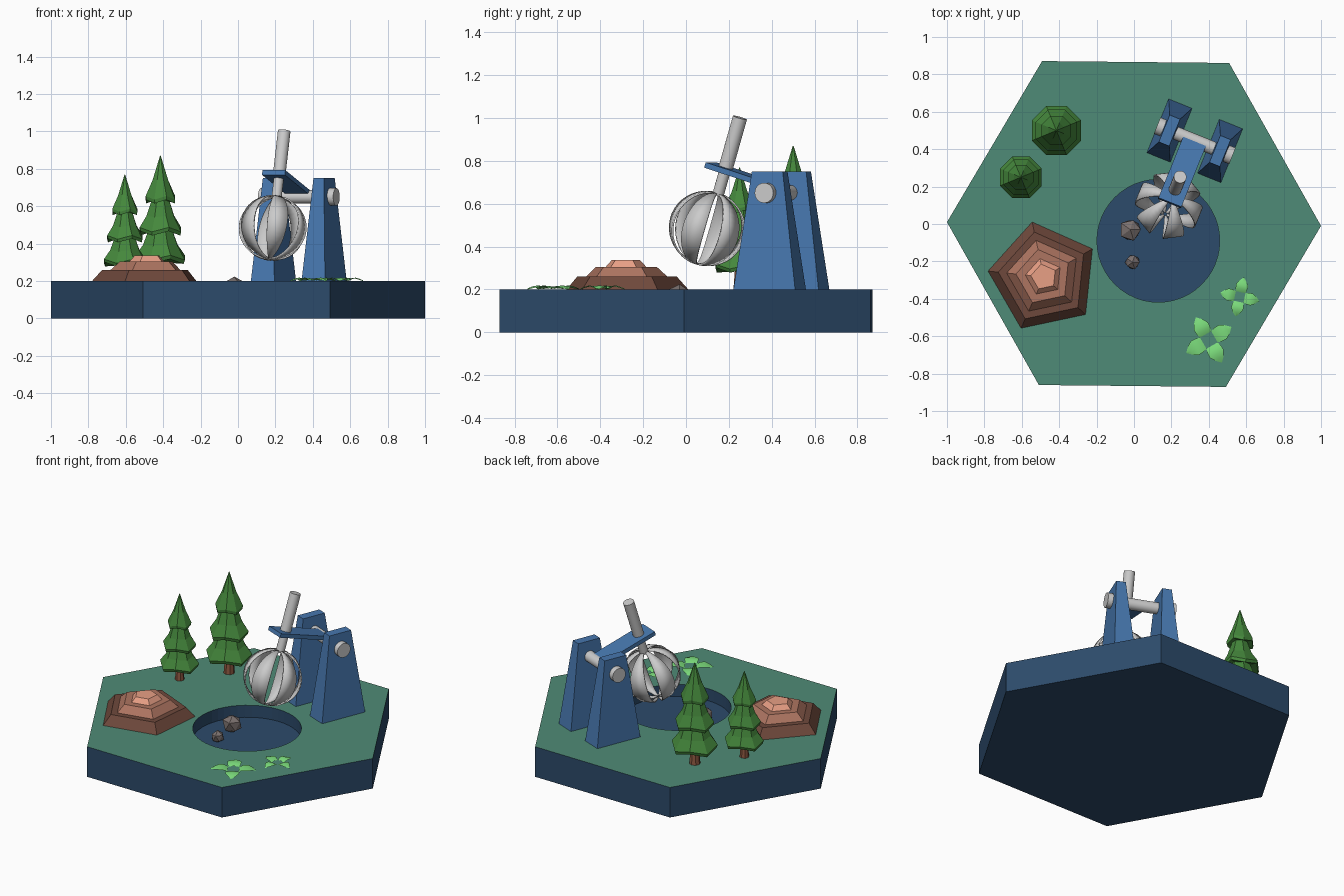
import bpy, bmesh, random
from math import sin, cos, pi, radians
from mathutils import Matrix, Vector

if "Cube" in bpy.data.objects:
    bpy.data.objects.remove(bpy.data.objects["Cube"])

random.seed(4)


def mat(name, r, g, b):
    m = bpy.data.materials.new(name)
    m.diffuse_color = (*[(c / 255) ** 2.2 for c in (r, g, b)], 1)
    m.use_nodes = True
    m.node_tree.nodes["Principled BSDF"].inputs["Base Color"].default_value = m.diffuse_color
    return m


NAVY = mat("navy", 48, 76, 106)
GRASS = mat("grass", 80, 138, 118)
BLUE = mat("blue", 72, 118, 172)
LEAF = mat("pine", 70, 134, 62)
BARK = mat("bark", 140, 88, 66)
SPROUT = mat("sprout", 122, 218, 122)
ORE = [mat("ore_dark", 110, 74, 62), mat("ore_mid", 172, 116, 97), mat("ore_light", 232, 158, 132)]
STONE = mat("stone", 122, 112, 110)


def finish(name, bm, material=None, frame=Matrix(), smooth=False):
    bmesh.ops.recalc_face_normals(bm, faces=bm.faces)
    me = bpy.data.meshes.new(name)
    bm.to_mesh(me)
    bm.free()
    ob = bpy.data.objects.new(name, me)
    bpy.context.collection.objects.link(ob)
    ob.matrix_world = frame
    if material:
        me.materials.append(material)
    if smooth:
        bpy.ops.object.select_all(action='DESELECT')
        ob.select_set(True)
        bpy.context.view_layer.objects.active = ob
        bpy.ops.object.shade_smooth_by_angle(angle=radians(35))
    return ob


def loft(name, rings, material=None, frame=Matrix(), smooth=False):
    """Skin a stack of equal-length point rings and cap both ends."""
    bm = bmesh.new()
    loops = [[bm.verts.new(p) for p in r] for r in rings]
    n = len(rings[0])
    for a, b in zip(loops, loops[1:]):
        for i in range(n):
            j = (i + 1) % n
            bm.faces.new((a[i], a[j], b[j], b[i]))
    bm.faces.new(loops[0][::-1])
    bm.faces.new(loops[-1])
    return finish(name, bm, material, frame, smooth)


def ring(n, r, z, turn=0.0, wave=0.0):
    return [(r * cos(turn + 2 * pi * i / n), r * sin(turn + 2 * pi * i / n),
             z + wave * (-1) ** i) for i in range(n)]


def rect(w, d, z):
    return [(-w / 2, -d / 2, z), (w / 2, -d / 2, z), (w / 2, d / 2, z), (-w / 2, d / 2, z)]


def at(x, y, z=0.0):
    return Matrix.Translation((x, y, z))


# hexagonal ground slab with a round pit
base = loft("ground_slab", [ring(6, 1, 0, -0.01), ring(6, 1, 0.2, -0.01)], NAVY)
base.data.materials.append(GRASS)
for p in base.data.polygons:
    p.material_index = int(p.normal.z > 0.9)
cutter = loft("pit_cutter", [ring(48, 0.328, 0.12), ring(48, 0.328, 0.3)], NAVY, at(0.13, -0.09))
cutter.data.materials.append(GRASS)
cutter.hide_render = True
bpy.context.view_layer.update()
mod = base.modifiers.new("pit", 'BOOLEAN')
mod.object, mod.operation, mod.solver = cutter, 'DIFFERENCE', 'EXACT'
bpy.context.view_layer.objects.active = base
bpy.ops.object.modifier_apply(modifier=mod.name)
bpy.data.objects.remove(cutter)

# stepped ore mound
for k, (r0, r1, z0, z1) in enumerate([(0.30, 0.245, 0.2, 0.26), (0.20, 0.15, 0.26, 0.305),
                                      (0.10, 0.07, 0.305, 0.336)]):
    loft(f"ore_step_{k + 1}", [ring(5, r0, z0, radians(30)), ring(5, r1, z1, radians(30))],
         ORE[k], at(-0.482, -0.283))

# pine trees: trunk and three-tier foliage (radius, height, rim zigzag)
TIERS = [(0.04, 0.10, 0), (0.135, 0.105, 0.013), (0.142, 0.125, 0.013), (0.10, 0.19, 0.004),
         (0.068, 0.275, 0), (0.115, 0.255, 0.012), (0.12, 0.275, 0.012), (0.08, 0.345, 0.004),
         (0.05, 0.435, 0), (0.083, 0.425, 0.01), (0.085, 0.445, 0.01), (0.045, 0.54, 0), (0.002, 0.67, 0)]
for k, (x, y, s) in enumerate([(-0.415, 0.5, 1.0), (-0.605, 0.25, 0.85)]):
    f = at(x, y, 0.2) @ Matrix.Scale(s, 4)
    loft(f"tree_trunk_{k + 1}", [ring(8, 0.034, 0), ring(8, 0.024, 0.13)], BARK, f)
    loft(f"tree_foliage_{k + 1}", [ring(8, r, z, pi / 8, w) for r, z, w in TIERS], LEAF, f)

# flat four-leaf sprouts (reach, half width, height)
ROWS = [(0.25, 0.25, 0.006), (0.42, 0.30, 0.016), (0.62, 0.31, 0.018), (0.82, 0.19, 0.012), (1.0, 0.015, 0.004)]
for k, (x, y, R, turn) in enumerate([(0.4, -0.62, 0.138, 30), (0.565, -0.39, 0.105, -12)]):
    bm = bmesh.new()
    for q in range(4):
        rot = Matrix.Rotation(radians(turn + 90 * q), 3, 'Z')
        g = [[bm.verts.new(rot @ Vector((r * R, s * w * R, z - 0.004 * abs(s)))) for s in (-1, 0, 1)]
             for r, w, z in ROWS]
        for a, b in zip(g, g[1:]):
            for i in range(2):
                bm.faces.new((a[i], b[i], b[i + 1], a[i + 1]))
    for fc in bm.faces:
        fc.normal_update()
    finish(f"sprout_{k + 1}", bm, SPROUT, at(x, y, 0.2), True)

# loose rocks in the pit
for k, (x, y, z, r) in enumerate([(-0.02, -0.03, 0.165, 0.064), (-0.008, -0.205, 0.15, 0.042)]):
    bm = bmesh.new()
    bmesh.ops.create_icosphere(bm, subdivisions=1, radius=r)
    for v in bm.verts:
        v.co *= random.uniform(0.85, 1.1)
    finish(f"rock_{k + 1}", bm, STONE, at(x, y, z))

# crane stand: two tapered posts, axle and end caps
stand = at(0.325, 0.445) @ Matrix.Rotation(radians(-22), 4, 'Z')
for side, n in ((-1, "left"), (1, "right")):
    loft(f"{n}_post", [rect(0.135, 0.31, 0.2), rect(0.06, 0.155, 0.75)], BLUE, stand @ at(0.146 * side, 0))
axle = stand @ at(0, 0, 0.65) @ Matrix.Rotation(pi / 2, 4, 'Y')
loft("axle", [ring(24, 0.036, -0.2), ring(24, 0.036, 0.2)], None, axle, True)
for side, n in ((-1, "left"), (1, "right")):
    loft(f"{n}_axle_cap", [ring(24, 0.047, 0.165 * side), ring(24, 0.047, 0.217 * side)], None, axle, True)

# tilted arm with plank and rod
arm = stand @ at(0, 0, 0.65) @ Matrix.Rotation(radians(-17), 4, 'X')
loft("arm_plank", [rect(0.132, 0.385, 0.007), rect(0.132, 0.385, 0.033)], BLUE, arm @ at(0, -0.188))
hang = arm @ at(0, -0.302)
loft("rod", [ring(24, 0.027, -0.105), ring(24, 0.027, 0.02), ring(24, 0.034, 0.021), ring(24, 0.034, 0.275)],
     None, hang, True)

# cage grabber: six curved blades
for k in range(6):
    rot = Matrix.Rotation(k * pi / 3, 3, 'Z')
    bm = bmesh.new()
    rows = []
    for i in range(21):
        a = radians(6 + 171 * i / 20)
        w = 0.004 + 0.05 * sin(a) ** 1.2
        rows.append([bm.verts.new(rot @ Vector((0.17 * sin(a), s * w, 0.172 * cos(a)))) for s in (-1, 1)])
    for a, b in zip(rows, rows[1:]):
        bm.faces.new((a[0], b[0], b[1], a[1]))
    ob = finish(f"grab_blade_{k + 1}", bm, None, hang @ at(0, -0.006, -0.268), True)
    sol = ob.modifiers.new("thickness", 'SOLIDIFY')
    sol.thickness, sol.offset = 0.008, 0
